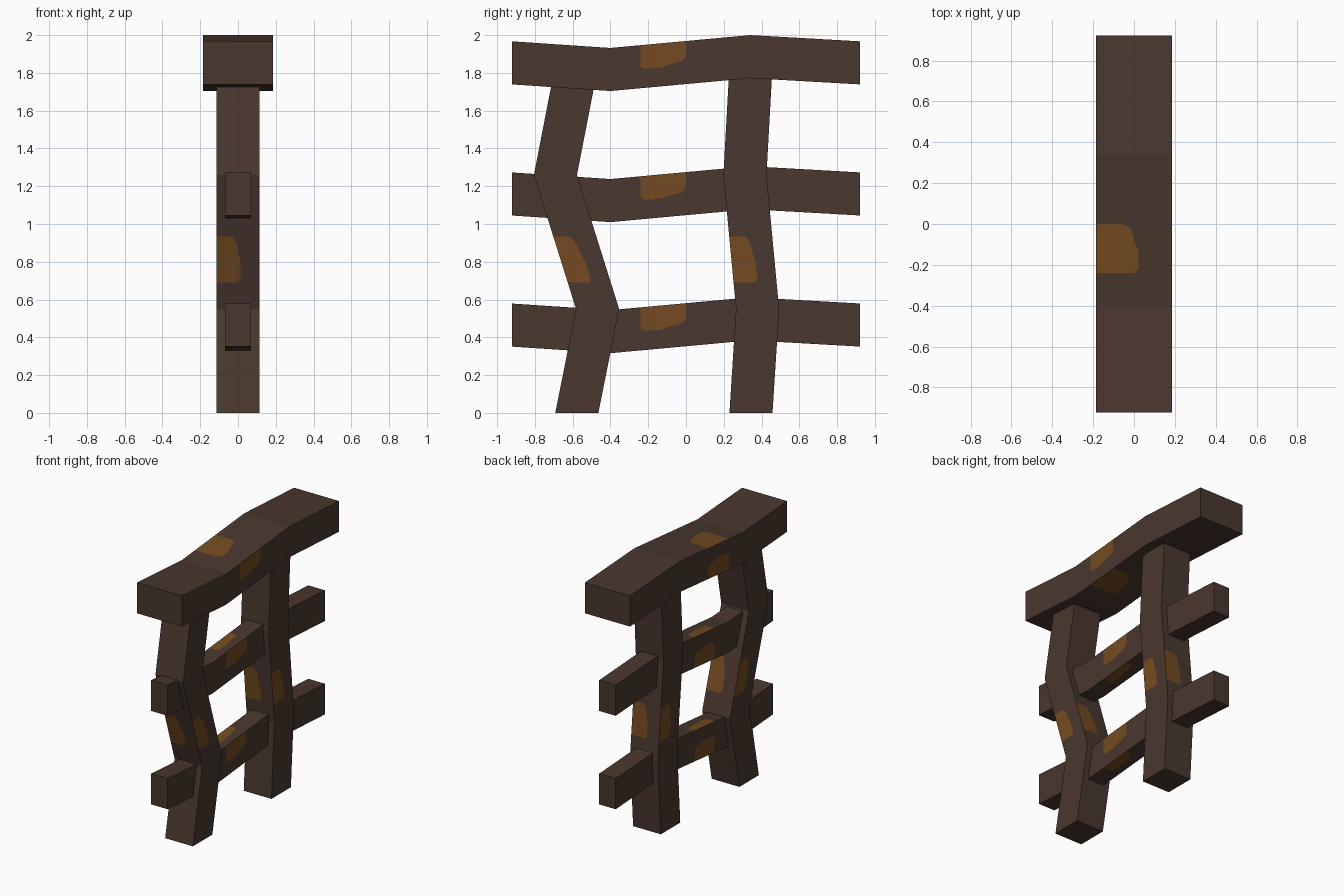
import bpy
import bmesh

cube = bpy.data.objects.get("Cube")
if cube:
    bpy.data.objects.remove(cube, do_unlink=True)


def make_material(name, rgb):
    mat = bpy.data.materials.new(name)
    mat.use_nodes = True
    mat.diffuse_color = (*rgb, 1)
    bsdf = mat.node_tree.nodes["Principled BSDF"]
    bsdf.inputs["Base Color"].default_value = (*rgb, 1)
    bsdf.inputs["Roughness"].default_value = 0.9
    return mat


WOOD = make_material("dark brown wood", (0.0675, 0.0387, 0.028))
WORN = make_material("worn orange wood", (0.178, 0.071, 0.0159))

# Outline of a worn patch: (fraction along it, fraction across the face)
PATCH = [(0, 0.5), (0.09, 0.56), (0.45, 0.56), (0.62, 0.51),
         (0.85, 0.47), (0.94, 0.43), (1, 0.36)]


def bent_beam(name, path, patch, corners):
    """Four-sided beam along path [(t, offset)], with a worn patch cut into
    every side between the two patch positions."""
    # Split the middle stretch where the patches begin and end
    (t1, c1), (t2, c2) = path[1], path[2]
    cuts = [(t, c1 + (c2 - c1) * (t - t1) / (t2 - t1)) for t in patch]
    stations = path[:2] + cuts + path[2:]

    bm = bmesh.new()
    rings = [[bm.verts.new(p) for p in corners(t, c)] for t, c in stations]
    bm.faces.new(rings[0])
    bm.faces.new(rings[-1])
    for i, (near, far) in enumerate(zip(rings, rings[1:])):
        for k in range(4):
            a, b = near[k], near[(k + 1) % 4]
            d, e = far[k], far[(k + 1) % 4]
            if i != 2:
                bm.faces.new((a, b, e, d))
                continue
            # Patched stretch: worn part on one edge, plain wood on the other
            line = []
            for s, f in PATCH:
                start, end = a.co.lerp(d.co, s), b.co.lerp(e.co, s)
                line.append(bm.verts.new(start.lerp(end, f)))
            bm.faces.new([a] + line + [d]).material_index = 1
            bm.faces.new([b, e] + line[::-1])
    bmesh.ops.remove_doubles(bm, verts=bm.verts, dist=1e-5)
    # Join patch ends to the neighbouring strips
    bmesh.ops.recalc_face_normals(bm, faces=bm.faces)
    mesh = bpy.data.meshes.new(name)
    bm.to_mesh(mesh)
    bm.free()
    mesh.materials.append(WOOD)
    mesh.materials.append(WORN)
    obj = bpy.data.objects.new(name, mesh)
    bpy.context.collection.objects.link(obj)


THICK = 0.228


def rail(name, z, half):
    def corners(y, c):
        lo, hi = z + c, z + c + THICK
        return [(-half, y, hi), (half, y, hi), (half, y, lo), (-half, y, lo)]
    path = [(-0.922, 0.035), (-0.4, 0), (0.34, 0.068), (0.922, 0.035)]
    bent_beam(name, path, (-0.24, 0.0), corners)


def post(name, path):
    half = 0.114

    def corners(z, y):
        return [(-half, y, z), (half, y, z),
                (half, y + THICK, z), (-half, y + THICK, z)]
    bent_beam(name, path, (0.69, 0.933), corners)


# Wide handrail and two thinner rails, all with the same bends
rail("top_rail", 1.704, 0.185)
rail("middle_rail", 1.01, 0.068)
rail("lower_rail", 0.316, 0.068)

# Crooked posts, ending just inside the handrail
post("front_post", [(0, -0.692), (0.55, -0.582), (1.26, -0.805), (1.76, -0.708)])
post("back_post", [(0, 0.23), (0.55, 0.265), (1.26, 0.198), (1.8, 0.228)])
